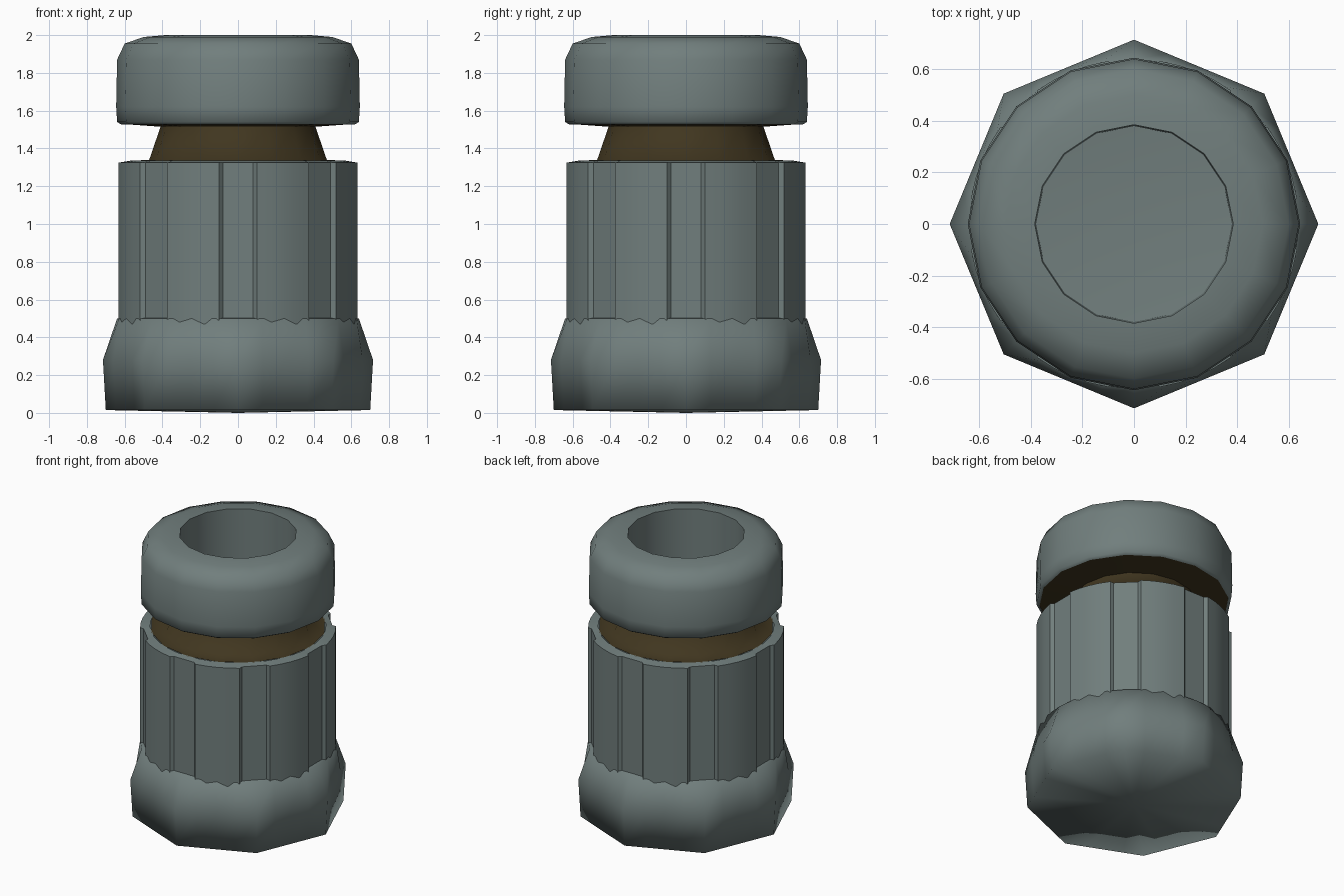
import bpy, math

if "Cube" in bpy.data.objects:
    bpy.data.objects.remove(bpy.data.objects["Cube"])


def material(name, rgb):
    m = bpy.data.materials.new(name)
    m.diffuse_color = (*rgb, 1)
    m.use_nodes = True
    m.node_tree.nodes["Principled BSDF"].inputs["Base Color"].default_value = m.diffuse_color
    return m


GREY = material("slate grey", (0.165, 0.21, 0.205))
BROWN = material("dark brown", (0.052, 0.037, 0.014))


def lathe(name, profile, mat, angles, shape=None, sharp=35):
    """Spin (radius, z) points round z; zero-radius ends become single poles."""
    verts, faces, rows = [], [], []
    n = len(angles)
    for r, z in profile:
        row = []
        if r == 0:
            row = [len(verts)] * n
            verts.append((0, 0, z))
        else:
            for a in angles:
                k = shape(r, z, a) if shape else r
                row.append(len(verts))
                verts.append((k * math.cos(a), k * math.sin(a), z))
        rows.append(row)
    for lo, hi in zip(rows, rows[1:]):
        for i in range(n):
            j = (i + 1) % n
            f = list(dict.fromkeys((lo[i], lo[j], hi[j], hi[i])))
            faces.append(f)
    me = bpy.data.meshes.new(name)
    me.from_pydata(verts, [], faces)
    me.materials.append(mat)
    ob = bpy.data.objects.new(name, me)
    bpy.context.collection.objects.link(ob)
    bpy.ops.object.select_all(action='DESELECT')
    ob.select_set(True)
    bpy.context.view_layer.objects.active = ob
    bpy.ops.object.shade_smooth_by_angle(angle=math.radians(sharp))
    return ob


STEP = math.pi / 4


def ring(n):
    return [2 * math.pi * i / n for i in range(n)]


def octagon(r, z, a):
    """Softened eight-sided outline at the foot, blending to round at the body."""
    d = (a + STEP / 2) % STEP - STEP / 2
    flat = r * math.cos(STEP / 2) / math.cos(STEP / 2 - abs(d))
    t = min(1, max(0, (z - 0.28) / 0.2))
    return flat * (1 - t) + r * t


# wide-footed base with eight sides, smoothly shaded
lathe("base", [(0, 0.0), (0.70, 0.015), (0.715, 0.28), (0.64, 0.50), (0.58, 0.505)],
      GREY, ring(32), octagon, sharp=100)

# upright body with eight shallow grooves
groove_angles = []
for k in range(8):
    for deg in (-9, -7.5, 7.5, 9, 16, 22.5, 29):
        groove_angles.append(k * STEP + math.radians(deg))


def fluted(r, z, a):
    d = (a + STEP / 2) % STEP - STEP / 2
    return r - 0.022 if abs(d) < math.radians(8) and r > 0.61 else r


lathe("body", [(0.64, 0.47), (0.64, 1.325), (0.575, 1.335)],
      GREY, groove_angles, fluted)

# brown recessed neck between body and cap
lathe("neck", [(0.577, 1.334), (0.47, 1.34), (0.41, 1.515), (0.62, 1.53)],
      BROWN, ring(16), sharp=100)

# rounded cap with a deep round recess
lathe("cap", [(0.62, 1.528), (0.64, 1.54), (0.645, 1.62), (0.64, 1.87), (0.60, 1.955),
              (0.50, 1.99), (0.385, 2.0)], GREY, ring(16), sharp=60)
lathe("cap_recess", [(0.385, 2.0), (0.38, 0.05), (0, 0.02)], GREY, ring(16))
